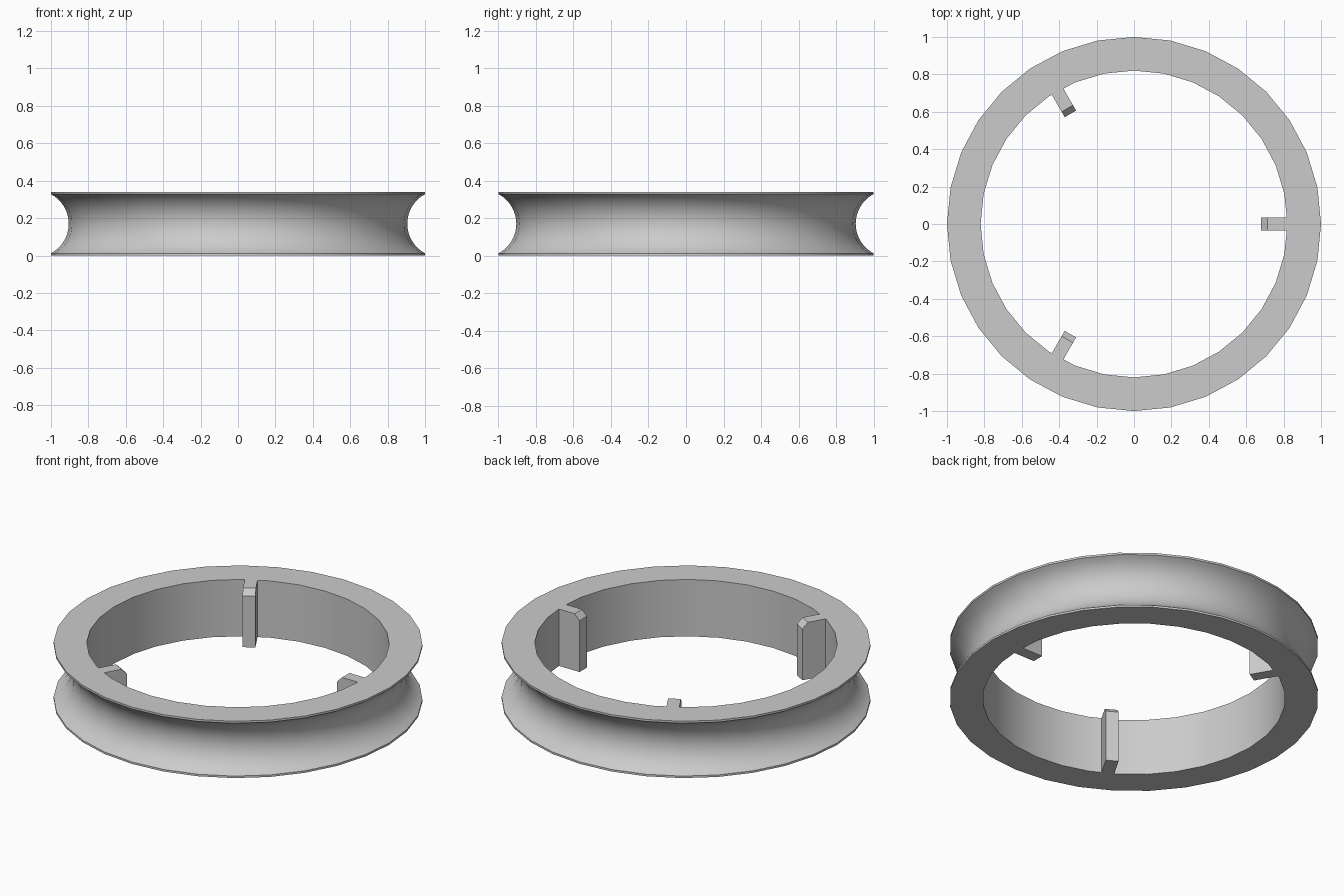
import bpy, bmesh, math
from mathutils import Matrix

cube = bpy.data.objects.get("Cube")
if cube:
    bpy.data.objects.remove(cube, do_unlink=True)

HEIGHT, LIP = 0.34, 0.012
OUTER, THROAT, INNER = 1.0, 0.905, 0.82
SEGMENTS, ARC_STEPS = 32, 16

grey = bpy.data.materials.new("plain grey")
grey.use_nodes = True
colour = (0.6, 0.6, 0.6, 1)
grey.diffuse_color = colour
grey.node_tree.nodes["Principled BSDF"].inputs["Base Color"].default_value = colour


def make_object(name, bm):
    bmesh.ops.recalc_face_normals(bm, faces=bm.faces)
    mesh = bpy.data.meshes.new(name)
    bm.to_mesh(mesh)
    bm.free()
    mesh.materials.append(grey)
    obj = bpy.data.objects.new(name, mesh)
    bpy.context.collection.objects.link(obj)
    return obj


# Ring section: flat faces, thin lips and a circular groove on the outside
half = HEIGHT / 2 - LIP
depth = OUTER - THROAT
radius = (half ** 2 + depth ** 2) / (2 * depth)
sweep = math.asin(half / radius)
profile = [(INNER, 0), (OUTER, 0)]
for i in range(ARC_STEPS + 1):
    a = sweep * (2 * i / ARC_STEPS - 1)
    profile.append((THROAT + radius * (1 - math.cos(a)),
                    HEIGHT / 2 + radius * math.sin(a)))
profile += [(OUTER, HEIGHT), (INNER, HEIGHT)]

bm = bmesh.new()
verts = [bm.verts.new((r, 0, z)) for r, z in profile]
edges = [bm.edges.new((v, verts[(i + 1) % len(verts)])) for i, v in enumerate(verts)]
bmesh.ops.spin(bm, geom=verts + edges, cent=(0, 0, 0), axis=(0, 0, 1),
               angle=math.tau, steps=SEGMENTS, use_merge=True)
bmesh.ops.remove_doubles(bm, verts=bm.verts, dist=0.0001)
ring = make_object("grooved_ring", bm)
bpy.context.view_layer.objects.active = ring
ring.select_set(True)
bpy.ops.object.shade_smooth_by_angle(angle=math.radians(30))
ring.select_set(False)

# Three inner tabs, each with a chamfered upper inner edge
TIP, WIDTH, CHAMFER = 0.68, 0.07, 0.033
section = [(INNER, 0), (TIP, 0), (TIP, HEIGHT - CHAMFER),
           (TIP + CHAMFER, HEIGHT), (INNER, HEIGHT)]
for n in range(3):
    bm = bmesh.new()
    side = bm.faces.new([bm.verts.new((x, -WIDTH / 2, z)) for x, z in section])
    result = bmesh.ops.extrude_face_region(bm, geom=[side], use_keep_orig=True)
    moved = [v for v in result["geom"] if isinstance(v, bmesh.types.BMVert)]
    bmesh.ops.translate(bm, verts=moved, vec=(0, WIDTH, 0))
    bm.transform(Matrix.Rotation(n * math.tau / 3, 4, "Z"))
    make_object(f"inner_tab_{n + 1}", bm)
